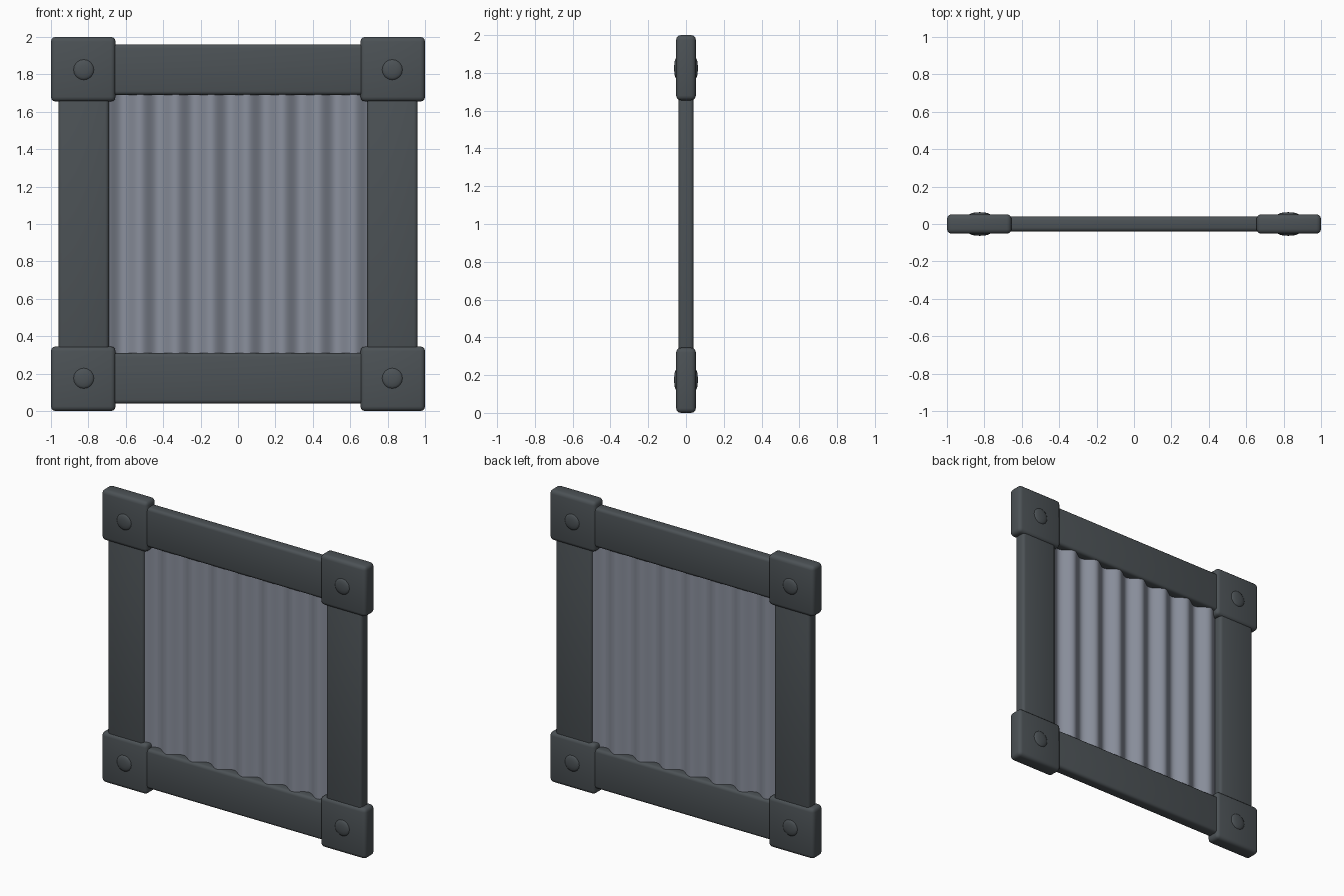
import bpy, bmesh, math
from mathutils import Matrix

if "Cube" in bpy.data.objects:
    bpy.data.objects.remove(bpy.data.objects["Cube"])


def material(name, rgb):
    m = bpy.data.materials.new(name)
    m.diffuse_color = (*rgb, 1)
    m.use_nodes = True
    m.node_tree.nodes["Principled BSDF"].inputs["Base Color"].default_value = m.diffuse_color
    return m


FRAME = material("dark steel", (0.072, 0.084, 0.092))
SHEET = material("light grey steel", (0.255, 0.278, 0.335))


def finish(bm, name, mat, angle=40):
    bmesh.ops.recalc_face_normals(bm, faces=bm.faces)
    mesh = bpy.data.meshes.new(name)
    bm.to_mesh(mesh)
    bm.free()
    mesh.materials.append(mat)
    ob = bpy.data.objects.new(name, mesh)
    bpy.context.collection.objects.link(ob)
    bpy.ops.object.select_all(action='DESELECT')
    ob.select_set(True)
    bpy.context.view_layer.objects.active = ob
    bpy.ops.object.shade_smooth_by_angle(angle=math.radians(angle))
    return ob


def rounded_box(name, centre, size, radius):
    bm = bmesh.new()
    bmesh.ops.create_cube(bm, size=1)
    bmesh.ops.scale(bm, vec=size, verts=bm.verts)
    bmesh.ops.bevel(bm, geom=bm.edges[:], offset=radius, segments=3,
                    profile=0.5, affect='EDGES')
    bmesh.ops.translate(bm, vec=centre, verts=bm.verts)
    return finish(bm, name, FRAME)


# Side, top and bottom rails
for s, side in ((-1, "left"), (1, "right")):
    rounded_box(side + "_rail", (s * 0.825, 0, 1), (0.27, 0.08, 1.5), 0.02)
for s, side in ((-1, "bottom"), (1, "top")):
    rounded_box(side + "_rail", (0, 0, 1 + s * 0.825), (1.5, 0.08, 0.27), 0.02)

# Corner blocks, each with a domed rivet on both faces
for sx in (-1, 1):
    for sz in (-1, 1):
        tag = ("bottom" if sz < 0 else "top") + ("_left" if sx < 0 else "_right")
        rounded_box(tag + "_corner", (sx * 0.8275, 0, 1 + sz * 0.8275),
                    (0.345, 0.104, 0.345), 0.025)
        for sy, face in ((-1, "front"), (1, "back")):
            bm = bmesh.new()
            profile = [(0.058, 0.045), (0.054, 0.053), (0.042, 0.059),
                       (0.022, 0.062), (0, 0.063)]
            vs = [bm.verts.new((r, sy * y, 0)) for r, y in profile]
            es = [bm.edges.new(p) for p in zip(vs, vs[1:])]
            bmesh.ops.spin(bm, geom=vs + es, cent=(0, 0, 0), axis=(0, 1, 0),
                           angle=math.tau, steps=16)
            bmesh.ops.remove_doubles(bm, verts=bm.verts, dist=0.0005)
            # close the hidden base so normals point outwards
            bmesh.ops.holes_fill(bm, edges=[e for e in bm.edges if e.is_boundary])
            bmesh.ops.transform(bm, verts=bm.verts, matrix=Matrix.Translation(
                (sx * 0.825, 0, 1 + sz * 0.825)))
            finish(bm, f"{tag}_{face}_rivet", FRAME)

# Corrugated sheet: thin closed strip following a wave
PERIOD, AMP, HALF, N = 0.19, 0.024, 0.004, 120
bm = bmesh.new()
wave = []
for i in range(N + 1):
    x = -0.72 + 1.44 * i / N
    wave.append((x, -AMP * math.sin(math.tau * x / PERIOD)))
outline = [(x, y - HALF) for x, y in wave] + [(x, y + HALF) for x, y in reversed(wave)]
low = [bm.verts.new((x, y, 0.28)) for x, y in outline]
high = [bm.verts.new((x, y, 1.72)) for x, y in outline]
count = len(outline)
for i in range(count):
    j = (i + 1) % count
    bm.faces.new((low[i], low[j], high[j], high[i]))
bm.faces.new(low)
bm.faces.new(high)
finish(bm, "corrugated_sheet", SHEET)
